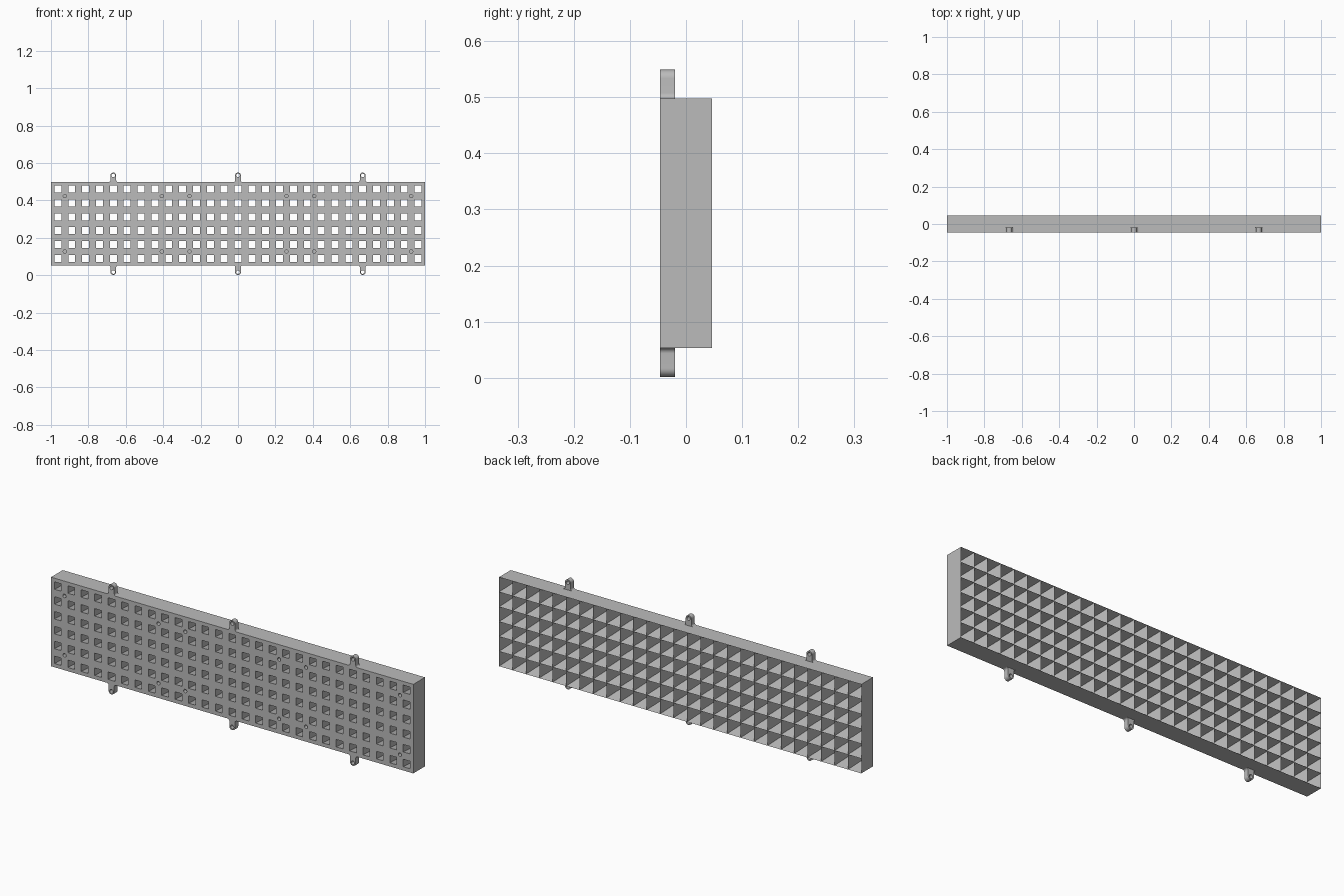
import bpy, bmesh, math
from mathutils import Matrix

cube = bpy.data.objects.get("Cube")
if cube:
    bpy.data.objects.remove(cube, do_unlink=True)

COLS, ROWS = 27, 6
PITCH = 2 / COLS
HOLE = PITCH / 2
BOTTOM, TOP = 0.053, 0.053 + ROWS * PITCH
FRONT, BACK = -0.046, 0.046

grey = bpy.data.materials.new("plain grey")
grey.use_nodes = True
colour = (0.5, 0.5, 0.5, 1)
grey.diffuse_color = colour
grey.node_tree.nodes["Principled BSDF"].inputs["Base Color"].default_value = colour


def mesh_object(name, bm):
    mesh = bpy.data.meshes.new(name)
    bm.to_mesh(mesh)
    bm.free()
    mesh.materials.append(grey)
    obj = bpy.data.objects.new(name, mesh)
    bpy.context.collection.objects.link(obj)
    return obj


def activate(obj):
    bpy.ops.object.select_all(action='DESELECT')
    obj.select_set(True)
    bpy.context.view_layer.objects.active = obj


def square(bm, x, z, size, y):
    h = size / 2
    return [bm.verts.new((x + sx * h, y, z + sz * h))
            for sx, sz in ((-1, -1), (1, -1), (1, 1), (-1, 1))]


# Panel: every cell is a funnel from a small front hole to a sharp-edged back
bm = bmesh.new()
for col in range(COLS):
    for row in range(ROWS):
        x = -1 + (col + 0.5) * PITCH
        z = BOTTOM + (row + 0.5) * PITCH
        outer = square(bm, x, z, PITCH, FRONT)
        inner = square(bm, x, z, HOLE, FRONT)
        rear = square(bm, x, z, PITCH, BACK)
        rim = (row == 0, col == COLS - 1, row == ROWS - 1, col == 0)
        for i in range(4):
            j = (i + 1) % 4
            bm.faces.new((outer[i], outer[j], inner[j], inner[i]))
            bm.faces.new((inner[i], inner[j], rear[j], rear[i]))
            if rim[i]:
                bm.faces.new((outer[j], outer[i], rear[i], rear[j]))
bmesh.ops.remove_doubles(bm, verts=bm.verts, dist=0.0005)
bmesh.ops.recalc_face_normals(bm, faces=bm.faces)
panel = mesh_object("grid_panel", bm)

# Blind screw holes at cell corners of the front
bm = bmesh.new()
for col in (1, 8, 10, 17, 19, 26):
    for row in (1, 5):
        place = Matrix.Translation((-1 + col * PITCH, FRONT, BOTTOM + row * PITCH))
        bmesh.ops.create_cone(bm, cap_ends=True, segments=20, radius1=0.009,
                              radius2=0.009, depth=0.08,
                              matrix=place @ Matrix.Rotation(math.pi / 2, 4, 'X'))
cutter = mesh_object("screw_hole_cutter", bm)
cutter.hide_render = True
mod = panel.modifiers.new("screw holes", 'BOOLEAN')
mod.operation = 'DIFFERENCE'
mod.solver = 'EXACT'
mod.object = cutter
activate(panel)
bpy.ops.object.modifier_apply(modifier=mod.name)
bpy.data.objects.remove(cutter, do_unlink=True)

# Mounting lug: flared foot, round eye with a hole
EYE, RADIUS, FLARE = 0.036, 0.0155, 0.01
right = []
for i in range(7):
    a = math.radians(270 - 15 * i)
    right.append((RADIUS + FLARE + FLARE * math.cos(a), FLARE + FLARE * math.sin(a)))
arc = [(RADIUS * math.cos(math.pi * i / 20), EYE + RADIUS * math.sin(math.pi * i / 20))
       for i in range(21)]
left = [(-x, z) for x, z in reversed(right)]
eye = [(0.0095 * math.cos(math.tau * i / 28), EYE + 0.0095 * math.sin(math.tau * i / 28))
       for i in range(28)]

curve = bpy.data.curves.new("mounting_lug", 'CURVE')
curve.dimensions = '2D'
curve.fill_mode = 'BOTH'
curve.extrude = 0.013
for points in (right + arc + left, eye):
    spline = curve.splines.new('POLY')
    spline.points.add(len(points) - 1)
    spline.use_cyclic_u = True
    for p, (x, z) in zip(spline.points, points):
        p.co = (x, z, 0, 1)
curve.materials.append(grey)
lug = bpy.data.objects.new("mounting_lug", curve)
bpy.context.collection.objects.link(lug)
activate(lug)
bpy.ops.object.convert(target='MESH')
lug = bpy.context.view_layer.objects.active
bm = bmesh.new()
bm.from_mesh(lug.data)
bmesh.ops.remove_doubles(bm, verts=bm.verts, dist=0.00001)
bmesh.ops.recalc_face_normals(bm, faces=bm.faces)
bm.to_mesh(lug.data)
bm.free()
bpy.ops.object.shade_smooth_by_angle(angle=math.radians(35))

# Three lugs along the top edge and three along the bottom edge
for edge, z, turn in (("top", TOP, 1), ("bottom", BOTTOM, -1)):
    for side, x in (("right", -2 / 3), ("middle", 0), ("left", 2 / 3)):
        copy = lug.copy()
        copy.name = f"{edge}_{side}_lug"
        copy.location = (x, FRONT + 0.013, z)
        copy.rotation_euler = (turn * math.pi / 2, 0, 0)
        bpy.context.collection.objects.link(copy)
bpy.data.objects.remove(lug, do_unlink=True)
